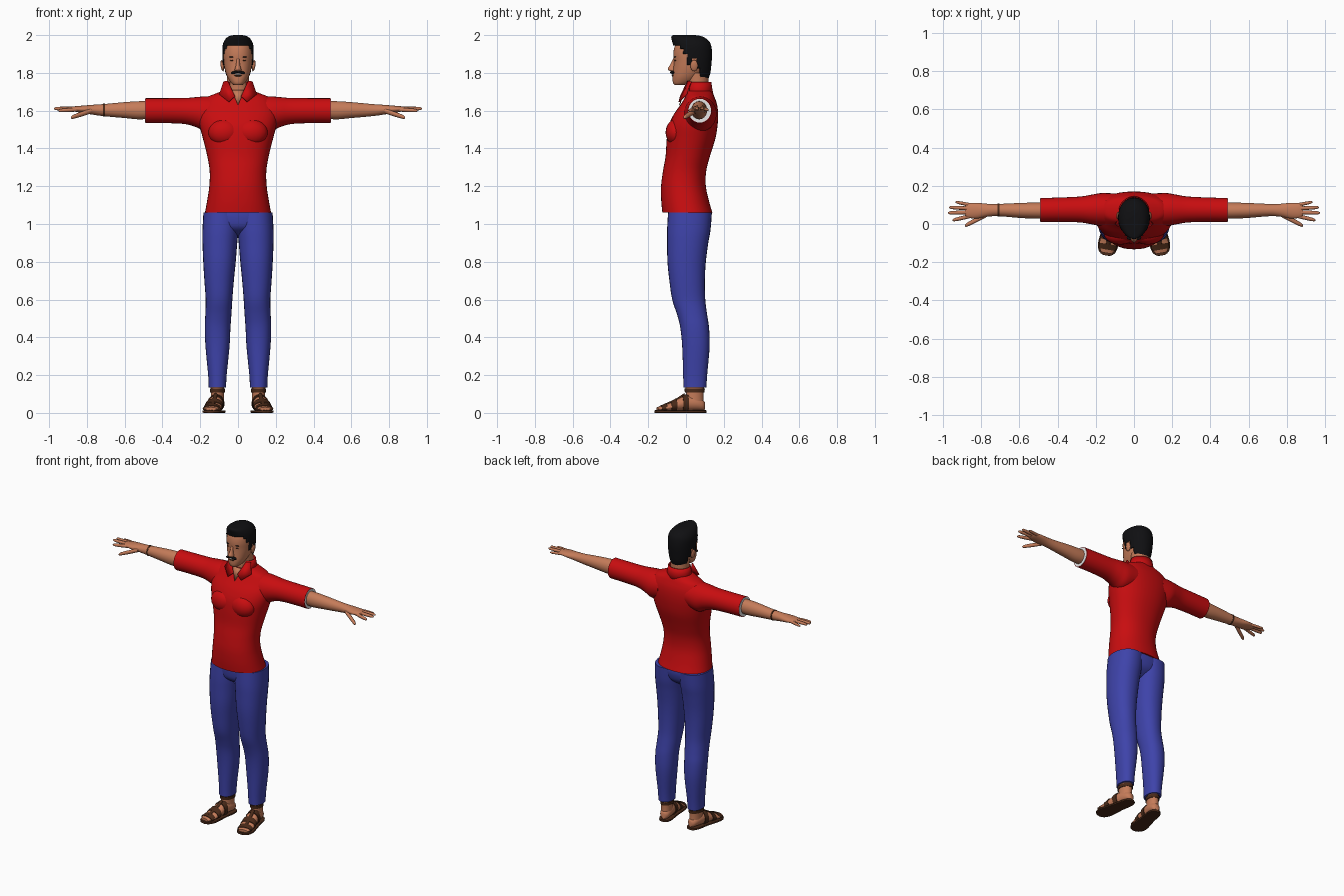
import bpy, bmesh, math
from mathutils import Matrix, Vector


def material(name, rgb):
    m = bpy.data.materials.new(name)
    m.diffuse_color = (*rgb, 1)
    return m


SKIN = material("skin", (0.56, 0.20, 0.10))
RED = material("shirt red", (0.58, 0.004, 0.005))
BLUE = material("trouser blue", (0.048, 0.056, 0.40))
BLACK = material("hair black", (0.005, 0.005, 0.006))
BROWN = material("leather brown", (0.065, 0.022, 0.009))
WHITE = material("white", (0.85, 0.85, 0.85))


def finish(name, bm, mat, pair=False, thick=0, xf=None):
    """Turn a bmesh into a smooth object; pair mirrors it across x = 0."""
    if xf:
        bm.transform(xf)
    me = bpy.data.meshes.new(name)
    bm.to_mesh(me)
    bm.free()
    me.materials.append(mat)
    me.shade_smooth()
    me.set_sharp_from_angle(angle=math.radians(50))
    ob = bpy.data.objects.new(name, me)
    bpy.context.collection.objects.link(ob)
    if thick:
        s = ob.modifiers.new("thickness", 'SOLIDIFY')
        s.thickness, s.offset = thick, -1
    if pair:
        ob.modifiers.new("mirror", 'MIRROR')
    return ob


def smooth_rows(rows, steps):
    """Catmull-Rom interpolation between cross-sections."""
    out = []
    for i in range(len(rows) - 1):
        p0, p1 = rows[max(i - 1, 0)], rows[i]
        p2, p3 = rows[i + 1], rows[min(i + 2, len(rows) - 1)]
        for k in range(steps):
            t = k / steps
            out.append([0.5 * (2 * b + (c - a) * t + (2 * a - 5 * b + 4 * c - d) * t * t
                               + (3 * b - a - 3 * c + d) * t ** 3)
                        for a, b, c, d in zip(p0, p1, p2, p3)])
    return out + [list(rows[-1])]


def loft(name, mat, axis, rows, n=28, steps=4, p=2.0, keep=None, **kw):
    """Skin superellipse sections (t, centre a, centre b, radius a, radius b)."""
    bm = bmesh.new()
    rings = []
    for t, ca, cb, ra, rb in smooth_rows(rows, steps):
        ring = []
        for i in range(n):
            w = 2 * math.pi * i / n
            c, s = math.cos(w), math.sin(w)
            a = ca + ra * math.copysign(abs(c) ** (2 / p), c)
            b = cb + rb * math.copysign(abs(s) ** (2 / p), s)
            ring.append(bm.verts.new({'X': (t, a, b), 'Y': (a, t, b), 'Z': (a, b, t)}[axis]))
        rings.append(ring)
    for r, q in zip(rings, rings[1:]):
        for i in range(n):
            bm.faces.new((r[i], r[(i + 1) % n], q[(i + 1) % n], q[i]))
    bm.faces.new(rings[0])
    bm.faces.new(rings[-1])
    bmesh.ops.recalc_face_normals(bm, faces=bm.faces)
    if keep:
        gone = [f for f in bm.faces if not keep(f.calc_center_median())]
        bmesh.ops.delete(bm, geom=gone, context='FACES')
    return finish(name, bm, mat, **kw)


def bounds(rows):
    """(t, a0, a1, b0, b1) to centre and radius form."""
    return [(t, (a + b) / 2, (c + d) / 2, (b - a) / 2, (d - c) / 2) for t, a, b, c, d in rows]


def body(rows):
    """(z, half width, front y, back y) to centre and radius form."""
    return [(z, 0, (f + b) / 2, w, (b - f) / 2) for z, w, f, b in rows]


def ball(name, mat, centre, radii, tilt=0, **kw):
    bm = bmesh.new()
    m = Matrix.Translation(centre) @ Matrix.Rotation(tilt, 4, 'Y') @ Matrix.Diagonal((*radii, 1))
    bmesh.ops.create_uvsphere(bm, u_segments=20, v_segments=12, radius=1, matrix=m)
    return finish(name, bm, mat, **kw)


def plate(name, mat, pts, **kw):
    bm = bmesh.new()
    bm.faces.new([bm.verts.new(q) for q in pts])
    return finish(name, bm, mat, **kw)


# Shirt
loft("shirt_body", RED, 'Z', body([
    (1.06, .175, -.125, .14), (1.12, .164, -.131, .122), (1.2, .152, -.132, .105),
    (1.28, .15, -.122, .107), (1.36, .163, -.108, .127), (1.45, .185, -.102, .155),
    (1.52, .203, -.092, .167), (1.58, .21, -.065, .17), (1.63, .195, -.03, .165),
    (1.67, .165, -.006, .152), (1.69, .12, 0, .143), (1.705, .08, .004, .135)]), n=40, p=2.2)
ball("chest", RED, (.072, -.052, 1.485), (.085, .056, .07), pair=True)
loft("sleeve", RED, 'X', [
    (.10, .075, 1.59, .085, .085), (.17, .076, 1.583, .086, .093), (.22, .076, 1.592, .078, .08),
    (.28, .076, 1.598, .068, .069), (.38, .075, 1.60, .064, .066), (.49, .073, 1.60, .063, .066)],
    pair=True)
loft("sleeve_lining", WHITE, 'X', [(.488, .073, 1.6, .060, .063), (.4915, .073, 1.6, .060, .063)],
     steps=1, pair=True)

# Collar stand, open at the front, with two pointed flaps
bm = bmesh.new()
cols = []
for i in range(29):
    a = math.radians(-140 + 10 * i)
    x, y = math.sin(a), math.cos(a)
    cols.append([bm.verts.new((x * r, .07 + y * r * .9, z))
                 for r, z in ((.085, 1.68), (.076, 1.72), (.071, 1.753))])
for c, d in zip(cols, cols[1:]):
    for k in range(2):
        bm.faces.new((c[k], c[k + 1], d[k + 1], d[k]))
bmesh.ops.recalc_face_normals(bm, faces=bm.faces)
finish("collar_stand", bm, RED, thick=.006)
plate("collar_flap", RED, [(.052, .012, 1.755), (.075, .03, 1.753), (.098, .005, 1.685),
                           (.048, -.034, 1.645), (.015, -.027, 1.675)], pair=True, thick=.006)
plate("open_neckline", SKIN, [(-.034, -.008, 1.71), (0, -.037, 1.63), (.034, -.008, 1.71)],
      thick=.005)

# Trousers
loft("trouser_leg", BLUE, 'Z', bounds([
    (.135, .063, .155, -.014, .108), (.2, .06, .158, -.015, .112), (.35, .045, .172, -.02, .125),
    (.45, .04, .176, -.03, .122), (.52, .035, .173, -.047, .112), (.6, .03, .171, -.073, .102),
    (.7, .022, .178, -.088, .1), (.8, .012, .184, -.098, .105), (.9, .004, .188, -.1, .118),
    (.97, -.003, .188, -.1, .13), (1.06, -.01, .183, -.095, .137)]), p=2.2, pair=True)
loft("trouser_seat", BLUE, 'Z', body([
    (.94, .05, -.03, .06), (.98, .14, -.083, .112), (1.03, .176, -.095, .13),
    (1.07, .17, -.095, .13)]), n=36, p=2.2)

# Arms, palms and fingers
loft("arm", SKIN, 'X', [
    (.44, .07, 1.605, .042, .045), (.52, .07, 1.602, .042, .048), (.6, .071, 1.603, .039, .042),
    (.71, .073, 1.603, .032, .032), (.77, .072, 1.605, .034, .026), (.82, .07, 1.607, .041, .02),
    (.865, .07, 1.609, .038, .014), (.885, .07, 1.61, .026, .008)], pair=True)
for name, x0, y0, z0, x1, y1, z1, r in (
        ("index_finger", .85, .043, 1.606, .95, .02, 1.600, .0105),
        ("middle_finger", .85, .062, 1.610, .974, .058, 1.611, .0105),
        ("ring_finger", .85, .081, 1.611, .968, .087, 1.612, .010),
        ("little_finger", .84, .097, 1.609, .935, .115, 1.604, .009),
        ("thumb", .775, .047, 1.600, .885, -.009, 1.563, .013)):
    rows = []
    for t, k in ((0, 1), (.5, 1), (.85, .85), (.96, .6), (1, .2)):
        rows.append((x0 + (x1 - x0) * t, y0 + (y1 - y0) * t, z0 + (z1 - z0) * t, r * k, r * k))
    loft(name, SKIN, 'X', rows, n=12, steps=3, pair=True)
loft("wristband", BROWN, 'X', [(-.715, .073, 1.603, .034, .034), (-.705, .073, 1.603, .034, .034)],
     steps=1)

# Neck and head
loft("neck", SKIN, 'Z', body([(1.64, .062, .005, .125), (1.72, .058, .008, .12),
                              (1.80, .06, .0, .12)]))
loft("head", SKIN, 'Z', body([
    (1.735, .022, -.06, -.015), (1.748, .038, -.069, .03), (1.78, .057, -.071, .075),
    (1.82, .07, -.067, .11), (1.86, .076, -.065, .122), (1.90, .078, -.067, .125),
    (1.94, .073, -.06, .12), (1.97, .055, -.04, .1), (1.985, .03, -.01, .07)]), n=36, p=2.15)
loft("nose", SKIN, 'Z', body([
    (1.807, .010, -.078, -.05), (1.814, .018, -.093, -.05), (1.824, .016, -.096, -.05),
    (1.845, .010, -.083, -.05), (1.875, .008, -.068, -.05)]), n=16, steps=3)
ball("ear", SKIN, (.083, .043, 1.838), (.009, .02, .03), tilt=.15, pair=True)
ball("moustache", BLACK, (.017, -.072, 1.803), (.022, .012, .0075), tilt=.2, pair=True)
ball("teeth", WHITE, (0, -.068, 1.793), (.017, .0075, .0045))
ball("lower_lip", BROWN, (0, -.068, 1.785), (.02, .008, .004))
ball("eyebrow", BLACK, (.032, -.058, 1.884), (.017, .006, .003), tilt=-.08, pair=True)
ball("eye", BROWN, (.031, -.056, 1.866), (.011, .006, .0035), pair=True)


# Hair shell, trimmed along a hairline with sideburns and a nape
def under_hairline(c):
    for limit, low in ((-.035, 1.943), (-.015, 1.925), (.003, 1.90), (.026, 1.845),
                       (.06, 1.872), (.075, 1.82)):
        if c.y < limit:
            return c.z > low
    return True


loft("hair", BLACK, 'Z', body([
    (1.767, .056, -.03, .118), (1.80, .073, -.07, .129), (1.85, .08, -.072, .135),
    (1.90, .083, -.072, .138), (1.94, .082, -.068, .134), (1.965, .075, -.073, .124),
    (1.985, .061, -.078, .102), (1.996, .042, -.076, .075), (2.0, .02, -.066, .045)]),
    n=56, steps=6, p=2.15, keep=under_hairline, thick=.013)

# Feet in strapped sandals, toes turned outward
turn = Matrix.Translation((.108, .05, 0)) @ Matrix.Rotation(math.radians(10), 4, 'Z') \
    @ Matrix.Translation((0, -.05, 0))
foot = [(.1, 0, .037, .015, .02), (.085, 0, .042, .029, .03), (.05, 0, .05, .037, .038),
        (.0, 0, .052, .039, .042), (-.04, 0, .044, .042, .033), (-.09, 0, .031, .046, .021),
        (-.125, 0, .025, .044, .015), (-.155, 0, .021, .03, .009)]
loft("foot", SKIN, 'Y', foot, pair=True, xf=turn)
loft("ankle", SKIN, 'Z', [(.04, 0, .045, .034, .05), (.09, 0, .046, .034, .047),
                          (.16, 0, .046, .036, .05)], pair=True, xf=turn)
sole = [(y, 0, .007, w, .007) for y, w in
        ((.106, .014), (.096, .03), (.06, .042), (0, .043), (-.06, .049), (-.11, .053),
         (-.145, .045), (-.163, .028), (-.168, .012))]
loft("sandal_sole", BROWN, 'Y', sole, p=6, pair=True, xf=turn)
for i, (y0, y1, z0, z1, w, h0, h1) in enumerate((
        (-.137, -.108, .022, .028, .047, .017, .023),
        (-.085, -.055, .032, .041, .049, .027, .036),
        (-.022, .008, .048, .05, .044, .045, .05))):
    loft("sandal_strap_%d" % (i + 1), BROWN, 'Y',
         [(y0, 0, z0, w, h0), (y1, 0, z1, w - .002, h1)], steps=2, pair=True, xf=turn)
loft("instep_strap", BROWN, 'Y', [(-.12, 0, .04, .011, .007), (-.06, 0, .066, .011, .007),
                                  (-.01, 0, .095, .011, .01)], n=12, pair=True, xf=turn)
loft("ankle_strap", BROWN, 'Z', [(.108, 0, .046, .039, .053), (.128, 0, .046, .04, .054)],
     steps=1, pair=True, xf=turn)
